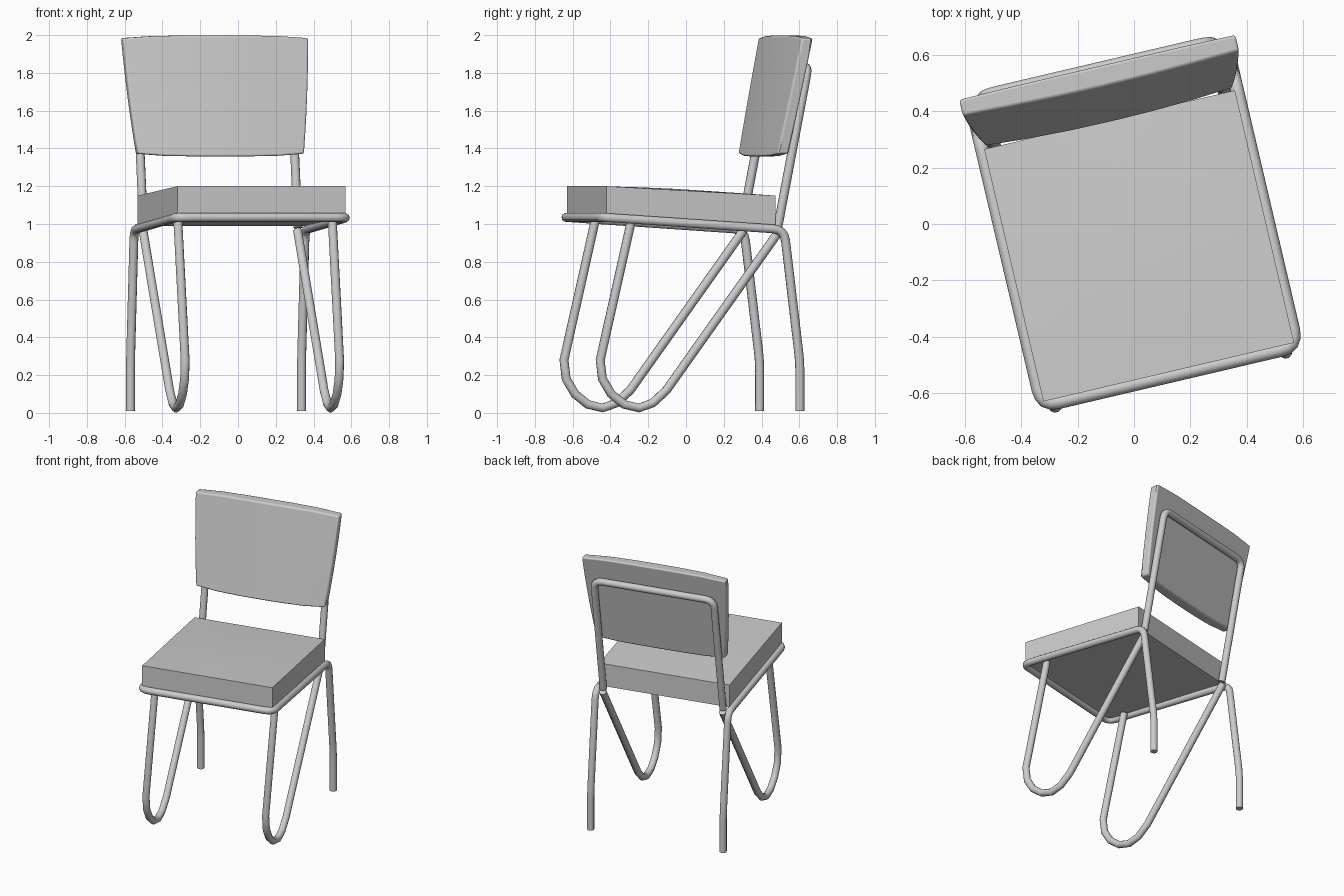
import bpy, bmesh, math
from mathutils import Vector

if "Cube" in bpy.data.objects:
    bpy.data.objects.remove(bpy.data.objects["Cube"], do_unlink=True)

TURN = math.radians(13.2)   # the whole chair is turned a little
TUBE = 0.024

grey = bpy.data.materials.new("light grey")
grey.use_nodes = True
grey.diffuse_color = (0.6, 0.6, 0.6, 1)
grey.node_tree.nodes["Principled BSDF"].inputs["Base Color"].default_value = (0.6, 0.6, 0.6, 1)


def add(name, data):
    ob = bpy.data.objects.new(name, data)
    bpy.context.collection.objects.link(ob)
    data.materials.append(grey)
    ob.rotation_euler.z = TURN
    return ob


def rounded(points, radius, steps=4):
    """Replace inner corners of a path by short arcs."""
    pts = [Vector(p) for p in points]
    path = [pts[0]]
    for a, b, c in zip(pts, pts[1:], pts[2:]):
        p = b + (a - b).normalized() * radius
        q = b + (c - b).normalized() * radius
        for i in range(steps + 1):
            t = i / steps
            path.append(p * (1 - t) ** 2 + b * 2 * t * (1 - t) + q * t * t)
    return path + [pts[-1]]


def tube(name, path):
    cu = bpy.data.curves.new(name, "CURVE")
    cu.dimensions = "3D"
    cu.bevel_depth = TUBE
    cu.bevel_resolution = 3
    cu.use_fill_caps = True
    sp = cu.splines.new("POLY")
    sp.points.add(len(path) - 1)
    for pt, co in zip(sp.points, path):
        pt.co = (*co, 1)
    sp.use_smooth = True
    return add(name, cu)


def block(name, cuts, shape):
    """Subdivided unit cube (-1..1) whose points are moved by shape()."""
    bm = bmesh.new()
    bmesh.ops.create_cube(bm, size=2)
    bmesh.ops.subdivide_edges(bm, edges=bm.edges[:], cuts=cuts, use_grid_fill=True)
    for v in bm.verts:
        v.co = shape(*v.co)
    me = bpy.data.meshes.new(name)
    bm.to_mesh(me)
    bm.free()
    return add(name, me)


def smooth(ob, angle):
    bpy.ops.object.select_all(action="DESELECT")
    ob.select_set(True)
    bpy.context.view_layer.objects.active = ob
    bpy.ops.object.shade_smooth_by_angle(angle=math.radians(angle))


def mirrored(points):
    return points + [(-x, y, z) for x, y, z in reversed(points)]


# Seat rail running into the back legs
tube("seat_rail_and_back_legs", rounded(mirrored([
    (0.465, 0.51, 0.01), (0.465, 0.51, 0.27),
    (0.465, 0.425, 0.97), (0.465, -0.555, 1.035)]), 0.06))

# Upright hoop carrying the backrest
tube("backrest_hoop", rounded(mirrored([
    (0.42, 0.4, 0.98), (0.42, 0.565, 1.83)]), 0.06))

# Looped front legs
loop = [(-0.395, 1.02), (-0.565, 0.28), (-0.553, 0.18), (-0.505, 0.1),
        (-0.435, 0.045), (-0.355, 0.026), (-0.28, 0.052), (-0.205, 0.12),
        (0.41, 0.965)]
for side, x in (("left", 0.42), ("right", -0.42)):
    tube(side + "_front_leg", [(x, y, z) for y, z in loop])


# Seat cushion: sloped box with a slight crown
def seat_shape(x, y, z):
    back = (y + 1) / 2
    low = 1.035 - 0.045 * back
    high = 1.2 - 0.05 * back + 0.012 * (1 - x * x) * (1 - y * y)
    return 0.457 * x, -0.08 + 0.46 * y, high if z > 0.99 else low + (high - low) * (z + 1) / 2


smooth(block("seat_cushion", 3, seat_shape), 30)


# Backrest cushion: tapered, leaning and gently bulged
def back_shape(x, y, z):
    half = 0.452 + 0.052 * (z + 1) / 2 + 0.006 * (1 - z * z)
    height = 1.678 + z * (0.32 - 0.014 * x ** 4)
    lean = 0.45 + 0.2 * (height - 1.37)
    depth = 0.038 - 0.008 * x * x
    return half * x, lean - 0.038 + y * depth + 0.008 * x * x, height


cushion = block("backrest_cushion", 5, back_shape)
bevel = cushion.modifiers.new("soft_edges", "BEVEL")
bevel.width = 0.022
bevel.segments = 3
bevel.limit_method = "ANGLE"
bevel.angle_limit = math.radians(40)
smooth(cushion, 40)
